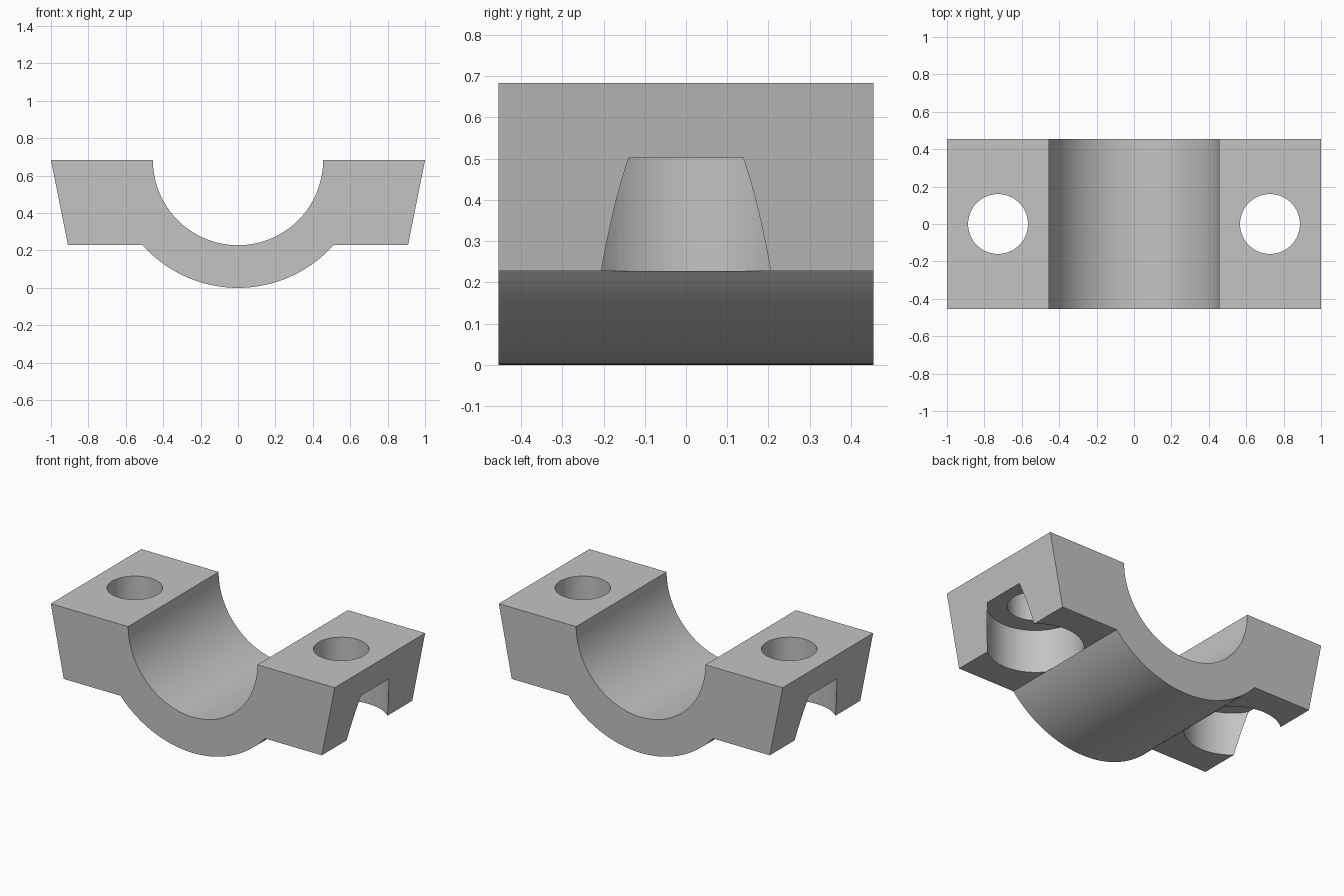
import bpy, bmesh
from math import asin, cos, sin, pi

cube = bpy.data.objects.get("Cube")
if cube:
    bpy.data.objects.remove(cube, do_unlink=True)

TOP, PAD_Z, BORE_R, OUTER_R = 0.683, 0.228, 0.455, 0.683
HALF_DEPTH, BOLT_X = 0.455, 0.727

grey = bpy.data.materials.new("light grey metal")
grey.use_nodes = True
colour = (0.55, 0.55, 0.55, 1)
grey.diffuse_color = colour
grey.node_tree.nodes["Principled BSDF"].inputs["Base Color"].default_value = colour


def arc(radius, start, end, steps):
    """Points round the bore axis, angle measured from straight down."""
    return [(radius * sin(a), TOP - radius * cos(a))
            for a in (start + (end - start) * i / steps for i in range(steps + 1))]


def select_only(obj):
    bpy.ops.object.select_all(action="DESELECT")
    obj.select_set(True)
    bpy.context.view_layer.objects.active = obj


# Bearing cap: half-round saddle with a tapered lug at each side
reach = asin((OUTER_R ** 2 - (TOP - PAD_Z) ** 2) ** 0.5 / OUTER_R)
profile = [(-1, TOP), (-0.909, PAD_Z)]
profile += arc(OUTER_R, -reach, reach, 48)
profile += [(0.909, PAD_Z), (1, TOP)]
profile += arc(BORE_R, pi / 2, -pi / 2, 72)

bm = bmesh.new()
face = bm.faces.new([bm.verts.new((x, -HALF_DEPTH, z)) for x, z in profile])
solid = bmesh.ops.extrude_face_region(bm, geom=[face])
moved = [v for v in solid["geom"] if isinstance(v, bmesh.types.BMVert)]
bmesh.ops.translate(bm, verts=moved, vec=(0, 2 * HALF_DEPTH, 0))
bmesh.ops.recalc_face_normals(bm, faces=bm.faces)
mesh = bpy.data.meshes.new("bearing_cap")
bm.to_mesh(mesh)
bm.free()
cap = bpy.data.objects.new("bearing_cap", mesh)
bpy.context.collection.objects.link(cap)
mesh.materials.append(grey)


def cut_round(x, radius, low, high):
    """Cut an upright round hole through the cap."""
    bpy.ops.mesh.primitive_cylinder_add(vertices=96, radius=radius, depth=high - low,
                                        location=(x, 0, (low + high) / 2))
    cutter = bpy.context.object
    cutter.name = "hole_cutter"
    cutter.hide_render = True
    cutter.data.materials.append(grey)
    mod = cap.modifiers.new("hole", "BOOLEAN")
    mod.operation, mod.solver, mod.object = "DIFFERENCE", "EXACT", cutter
    select_only(cap)
    bpy.ops.object.modifier_apply(modifier=mod.name)
    bpy.data.objects.remove(cutter, do_unlink=True)


# Bolt holes, each with a wide recess underneath that breaks the outer wall
for side in (-1, 1):
    cut_round(side * BOLT_X, 0.2745, PAD_Z - 0.0005, 0.501)
    cut_round(side * BOLT_X, 0.16, 0.4, 0.8)

select_only(cap)
bpy.ops.object.shade_smooth_by_angle(angle=pi / 6)
